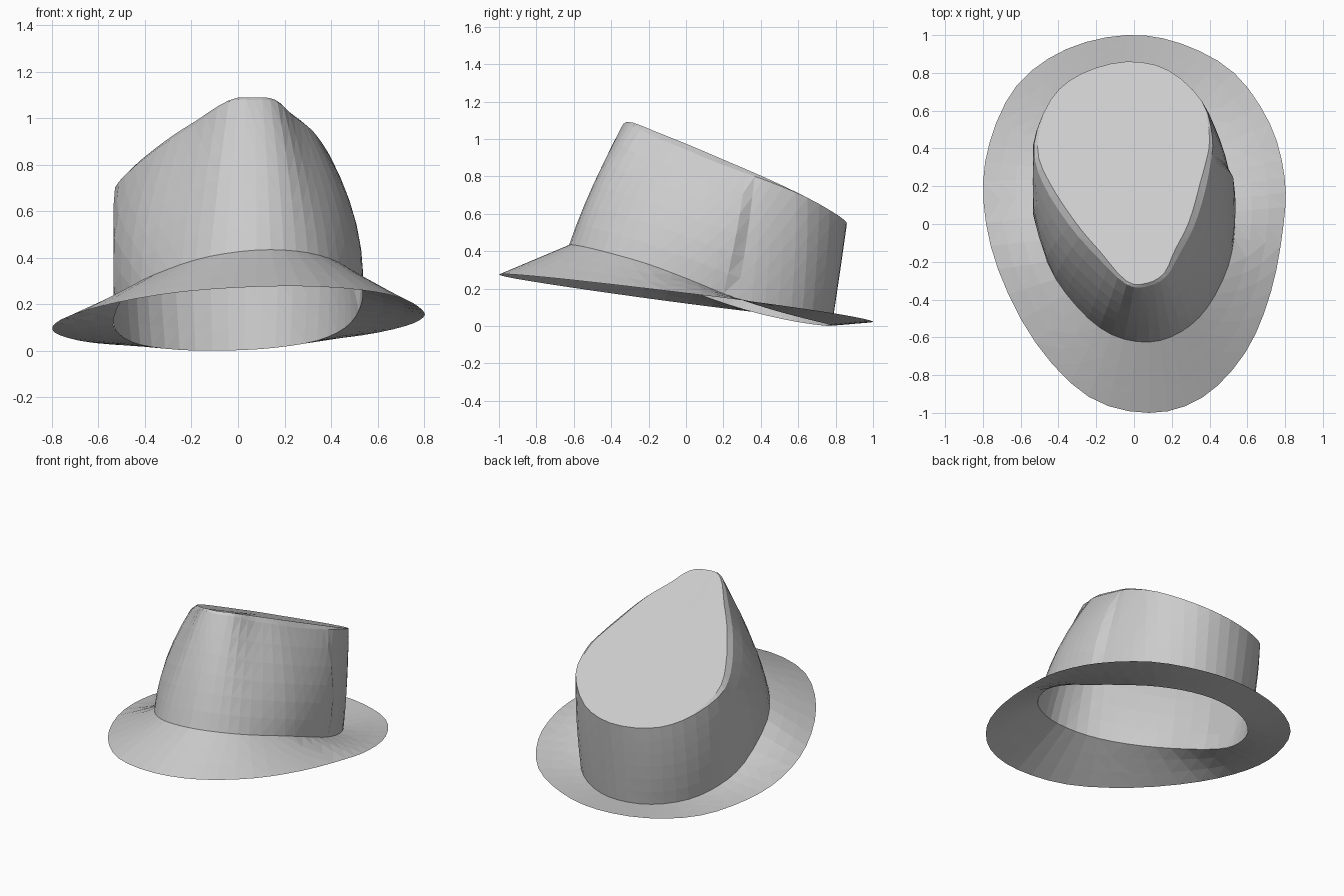
import bpy, bmesh
from mathutils import Vector

if "Cube" in bpy.data.objects:
    bpy.data.objects.remove(bpy.data.objects["Cube"])

# Matching plan-view control points, counter-clockwise from the front
OUTER = [(.08, -1), (.36, -.92), (.59, -.68), (.725, -.36), (.792, 0), (.797, .25),
         (.72, .53), (.53, .8), (.25, .955), (-.04, 1), (-.36, .925), (-.62, .735), (-.765, .43),
         (-.797, .12), (-.72, -.24), (-.52, -.63), (-.24, -.915)]
BASE = [(.08, -.625), (.25, -.57), (.39, -.44), (.5, -.22), (.535, 0), (.52, .2),
        (.46, .42), (.34, .62), (.16, .745), (-.04, .78), (-.25, .72), (-.42, .57), (-.51, .37),
        (-.535, .15), (-.46, -.2), (-.3, -.44), (-.12, -.585)]
RIM = [(.07, -.33), (.17, -.28), (.24, -.16), (.315, -.02), (.37, .15), (.405, .32),
       (.415, .46), (.36, .65), (.18, .815), (-.04, .86), (-.28, .795), (-.44, .66),
       (-.53, .42), (-.485, .22), (-.34, -.01), (-.19, -.18), (-.04, -.32)]


def closed_curve(pts, steps=3):
    """Closed Catmull-Rom resampling."""
    n, out = len(pts), []
    for i in range(n):
        a, b, c, d = (pts[(i + k) % n] for k in (-1, 0, 1, 2))
        for s in range(steps):
            t = s / steps
            out.append(.5 * (2 * b + (c - a) * t + (2 * a - 5 * b + 4 * c - d) * t * t
                             + (3 * b - a - 3 * c + d) * t ** 3))
    return out


def loft(name, rings, centre=None):
    """Skin consecutive rings with flat triangles; optionally cap to a centre point."""
    bm = bmesh.new()
    vs = [[bm.verts.new(p) for p in r] for r in rings]
    n = len(vs[0])
    for lo, hi in zip(vs, vs[1:]):
        for i in range(n):
            bm.faces.new((lo[i], lo[(i + 1) % n], hi[(i + 1) % n], hi[i]))
    if centre is not None:
        c = bm.verts.new(centre)
        for i in range(n):
            bm.faces.new((vs[-1][i], vs[-1][(i + 1) % n], c))
    bmesh.ops.triangulate(bm, faces=bm.faces[:])
    me = bpy.data.meshes.new(name)
    bm.to_mesh(me)
    bm.free()
    ob = bpy.data.objects.new(name, me)
    bpy.context.collection.objects.link(ob)
    return ob


def clamp(v):
    return max(0, min(1, v))


def outer_z(x, y):
    return .148 - .125 * y + .035 * x


def base_z(x, y):
    sag = .035 * max(0, 1 - ((y - .35) / .45) ** 2)
    return max(0, .24 - .3 * y + (.055 - .03 * y) * x - sag)


def lid_z(x, y):
    return .943 - .457 * y + .11 * x


def lip(y):
    """Bevel weight: strongest along the sides, gone at the back and front peak."""
    return clamp((.6 - y) / .4) * clamp((y + .4) / .2)


def rim_z(x, y):
    return min(1.09, lid_z(x, y)) - .035 * lip(y)


def ring(pts, height):
    return closed_curve([Vector((x, y, height(x, y))) for x, y in pts])


outer, base, rim = ring(OUTER, outer_z), ring(BASE, base_z), ring(RIM, rim_z)

# Brim: sloping sheet between outer edge and head opening
loft("brim", [[o.lerp(b, k / 3) for o, b in zip(outer, base)] for k in range(4)])


# Crown wall: bulges at the front corners, nearly straight at front and back
def wall_point(b, r, t):
    p = b.lerp(r, t)
    out = Vector((b.x, b.y - .1, 0)).normalized()
    amount = .015 + .035 * abs(out.x) if out.y < .3 else .02 * abs(out.x)
    p += out * 4 * t * (1 - t) * amount
    p.x = max(p.x, -.535)
    return p


loft("crown_wall", [[wall_point(b, r, k / 6) for b, r in zip(base, rim)] for k in range(7)])

# Crown top: flat tilted lid with a bevelled edge along both sides
centre = Vector((-.04, .3, lid_z(-.04, .3)))
lid = []
for p in rim:
    inward = centre - p
    inward.z = 0
    q = p + inward.normalized() * (.006 + .03 * lip(p.y))
    q.z = min(1.09, lid_z(q.x, q.y))
    lid.append(q)
loft("crown_top", [rim, lid], centre)
